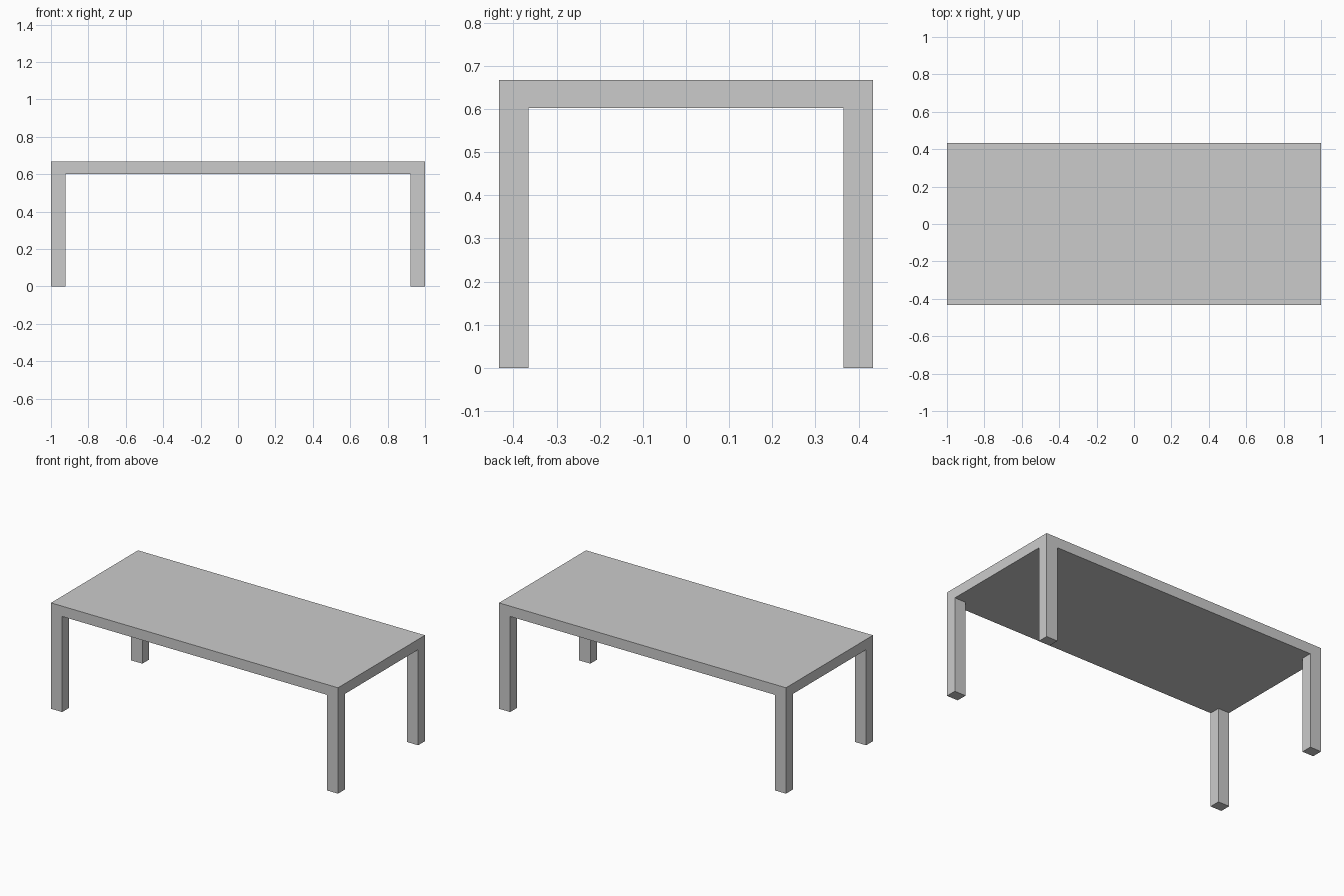
import bpy

if "Cube" in bpy.data.objects:
    bpy.data.objects.remove(bpy.data.objects["Cube"])

HALF_X, HALF_Y = 1.0, 0.433      # table half extents
HEIGHT, UNDERSIDE = 0.667, 0.602
LEG_X, LEG_Y = 0.078, 0.068      # leg section


def box(name, lo, hi):
    """Axis-aligned box between two corners."""
    centre = [(a + b) / 2 for a, b in zip(lo, hi)]
    bpy.ops.mesh.primitive_cube_add(size=1)
    ob = bpy.context.object
    ob.name = ob.data.name = name
    for v in ob.data.vertices:
        v.co = [c + k * (b - a) for c, k, a, b in zip(centre, v.co, lo, hi)]
    return ob


# Flat slab top
box("table_top", (-HALF_X, -HALF_Y, UNDERSIDE), (HALF_X, HALF_Y, HEIGHT))

# One corner leg, flush with the slab edges, mirrored to all four corners
legs = box("legs", (HALF_X - LEG_X, HALF_Y - LEG_Y, 0), (HALF_X, HALF_Y, UNDERSIDE))
mirror = legs.modifiers.new("four_corners", 'MIRROR')
mirror.use_axis = (True, True, False)
